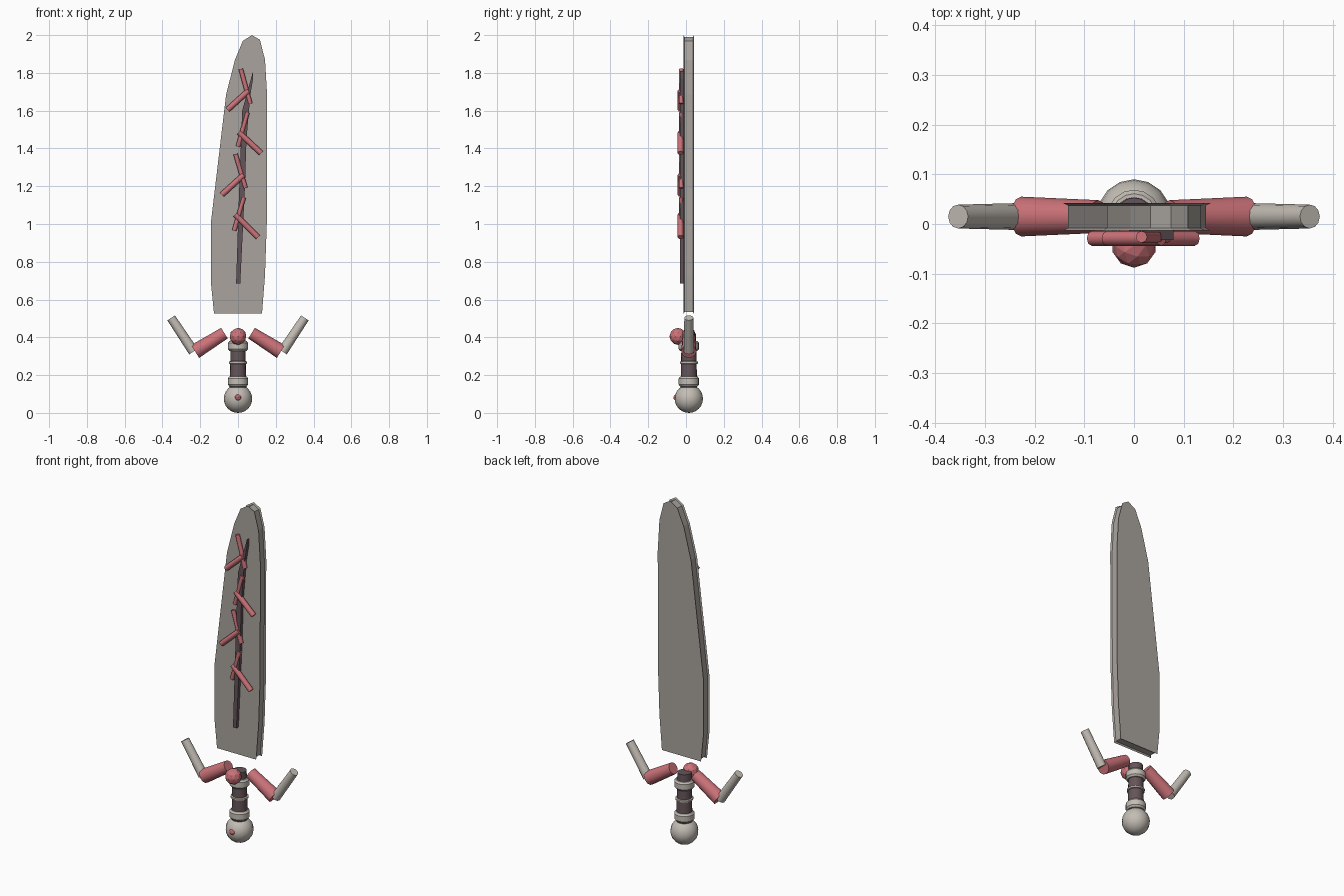
import bpy, bmesh, math
from mathutils import Vector

if "Cube" in bpy.data.objects:
    bpy.data.objects.remove(bpy.data.objects["Cube"])

CY = 0.015  # depth centre of the sword


def material(name, rgb):
    m = bpy.data.materials.new(name)
    m.diffuse_color = (*rgb, 1)
    m.use_nodes = True
    m.node_tree.nodes["Principled BSDF"].inputs["Base Color"].default_value = m.diffuse_color
    return m


BONE = material("bone", (0.55, 0.51, 0.46))
STEEL = material("blade_grey", (0.40, 0.37, 0.34))
RED = material("red", (0.60, 0.17, 0.19))
DARK = material("dark", (0.13, 0.09, 0.10))


def finish(bm, name, mat, smooth=None):
    bmesh.ops.recalc_face_normals(bm, faces=bm.faces)
    me = bpy.data.meshes.new(name)
    bm.to_mesh(me)
    bm.free()
    ob = bpy.data.objects.new(name, me)
    bpy.context.collection.objects.link(ob)
    me.materials.append(mat)
    if smooth:
        bpy.ops.object.select_all(action='DESELECT')
        ob.select_set(True)
        bpy.context.view_layer.objects.active = ob
        bpy.ops.object.shade_smooth_by_angle(angle=math.radians(smooth))
    return ob


def rod(name, a, b, ra, rb, y, mat, sides):
    """Tapered cylinder from a to b, both (x, z), at depth y."""
    a, b = Vector((a[0], y, a[1])), Vector((b[0], y, b[1]))
    bm = bmesh.new()
    bmesh.ops.create_cone(bm, cap_ends=True, segments=sides, radius1=ra, radius2=rb,
                          depth=(b - a).length)
    q = (b - a).to_track_quat('Z', 'Y').to_matrix().to_4x4()
    bm.transform(q)
    bmesh.ops.translate(bm, verts=bm.verts, vec=(a + b) / 2)
    return finish(bm, name, mat, 50)


def inset(pts, d):
    """Move a counter-clockwise outline inward by d."""
    out = []
    for i, p in enumerate(pts):
        p = Vector(p)
        e1 = (p - Vector(pts[i - 1])).normalized()
        e2 = (Vector(pts[(i + 1) % len(pts)]) - p).normalized()
        n1, n2 = Vector((-e1.y, e1.x)), Vector((-e2.y, e2.x))
        out.append(p + (n1 + n2) * d / (1 + n1.dot(n2)))
    return out


def loft(name, pts, layers, mat):
    """Stack copies of an (x, z) outline; layers are (y, inset) pairs."""
    bm = bmesh.new()
    rings = [[bm.verts.new((p[0], y, p[1])) for p in inset(pts, d)] for y, d in layers]
    n = len(pts)
    for r, s in zip(rings, rings[1:]):
        for i in range(n):
            bm.faces.new((r[i], r[(i + 1) % n], s[(i + 1) % n], s[i]))
    bm.faces.new(rings[0])
    bm.faces.new(rings[-1])
    return finish(bm, name, mat)


def lathe(name, profile, mat, sides=16):
    """Closed solid of revolution about the grip axis from (radius, z) points."""
    bm = bmesh.new()
    rings = [[bm.verts.new((r * math.cos(2 * math.pi * i / sides),
                            CY + r * math.sin(2 * math.pi * i / sides), z))
              for i in range(sides)] for r, z in profile]
    for r, s in zip(rings, rings[1:]):
        for i in range(sides):
            j = (i + 1) % sides
            bm.faces.new((r[i], r[j], s[j], s[i]))
    bm.faces.new(rings[0])
    bm.faces.new(rings[-1])
    return finish(bm, name, mat, 35)


def gem(name, loc, r):
    bm = bmesh.new()
    bmesh.ops.create_icosphere(bm, subdivisions=2, radius=r)
    bmesh.ops.translate(bm, verts=bm.verts, vec=loc)
    return finish(bm, name, RED)


# Blade: slab whose edge is recessed between two flared faces
outline = [(-0.127, 0.525), (0.127, 0.525), (0.143, 0.73), (0.153, 1.02), (0.154, 1.685),
           (0.143, 1.87), (0.116, 1.975), (0.074, 2.0), (0.026, 1.97), (-0.016, 1.87),
           (-0.063, 1.685), (-0.142, 1.02), (-0.142, 0.675)]
loft("blade", outline, [(-0.013, 0), (-0.008, 0.009), (0.037, 0.009), (0.042, 0)], STEEL)

# Dark vein along the front of the blade
vein = [(-0.01, 0.685), (0.012, 0.685), (0.036, 1.18), (0.045, 1.45), (0.065, 1.68),
        (0.080, 1.77), (0.080, 1.81), (0.022, 1.60), (0.005, 1.15)]
loft("blade_vein", vein, [(-0.032, 0), (-0.012, 0)], DARK)

# Branching red twigs: a thin stem and a thicker offshoot for each pair
twigs = [((-0.020, 0.965), (0.030, 1.14), (-0.015, 1.050), (0.105, 0.930)),
         ((0.040, 1.190), (-0.013, 1.37), (0.030, 1.260), (-0.085, 1.155)),
         ((0.000, 1.410), (0.050, 1.59), (0.005, 1.485), (0.122, 1.375)),
         ((0.065, 1.637), (0.015, 1.82), (0.055, 1.705), (-0.055, 1.605))]
for i, (a, b, c, d) in enumerate(twigs):
    rod(f"twig_stem_{i + 1}", a, b, 0.012, 0.012, -0.026, RED, 8)
    rod(f"twig_branch_{i + 1}", c, d, 0.015, 0.015, -0.029, RED, 8)

# Guard arms and horns, mirrored
for side, s in (("left", -1), ("right", 1)):
    rod(f"guard_arm_{side}", (s * 0.072, 0.422), (s * 0.227, 0.325), 0.033, 0.040, CY, RED, 12)
    rod(f"guard_horn_{side}", (s * 0.236, 0.325), (s * 0.354, 0.503), 0.027, 0.024, CY, BONE, 12)

# Grip with collars and ring
lathe("grip", [(0.044, 0.13), (0.038, 0.42)], DARK)
for name, z0, z1, r in (("lower_collar", 0.140, 0.193, 0.054),
                        ("upper_collar", 0.328, 0.380, 0.054),
                        ("grip_ring", 0.258, 0.274, 0.048)):
    c = (z1 - z0) * 0.2
    lathe(name, [(r - 0.008, z0), (r, z0 + c), (r, z1 - c), (r - 0.008, z1)], BONE)

# Pommel
bm = bmesh.new()
bmesh.ops.create_uvsphere(bm, u_segments=16, v_segments=12, radius=0.075)
bmesh.ops.translate(bm, verts=bm.verts, vec=(0, CY, 0.075))
finish(bm, "pommel", BONE, 50)

# Gems
gem("guard_gem", (0, -0.043, 0.405), 0.045)
gem("pommel_gem", (0, -0.048, 0.081), 0.019)
